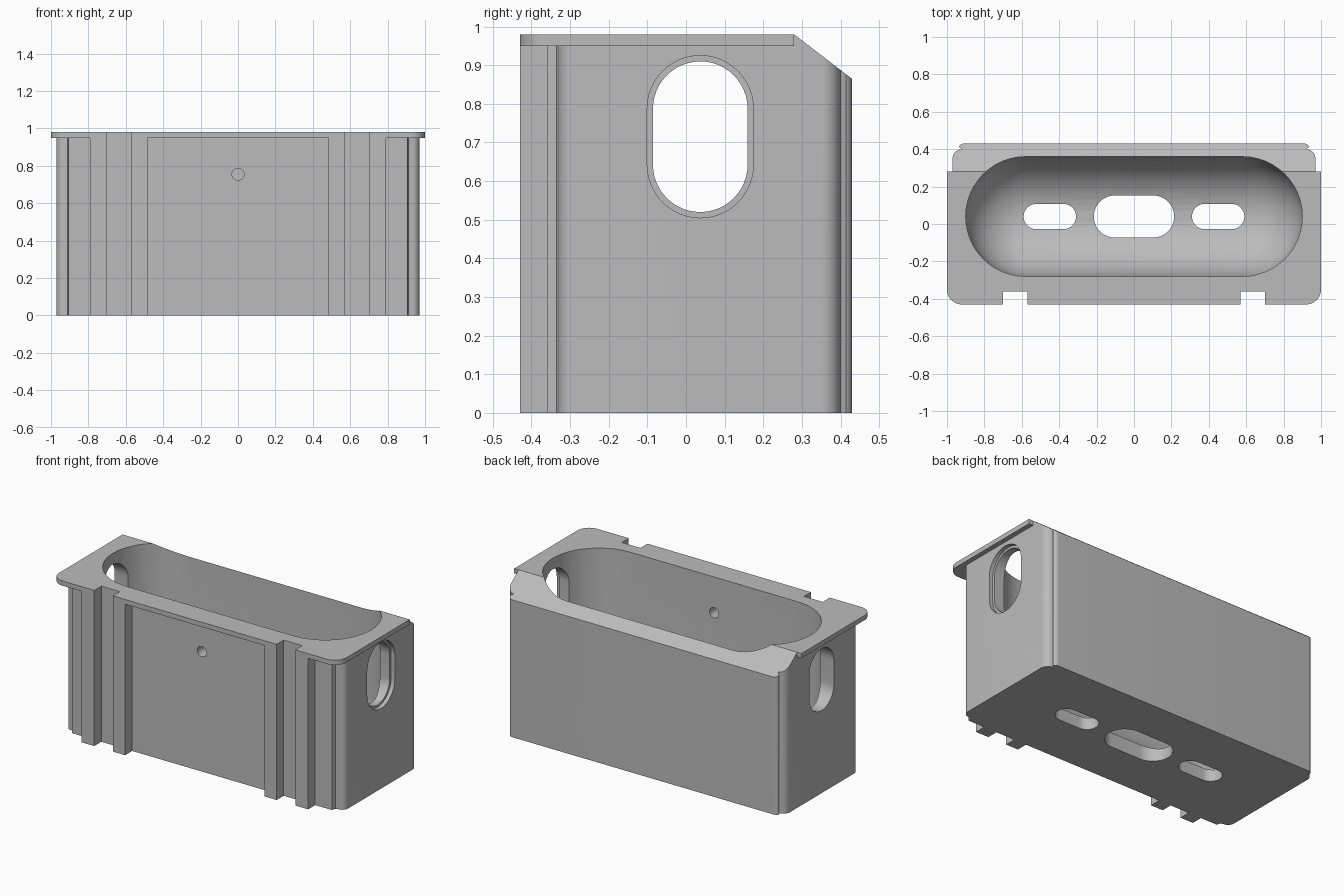
import bpy, bmesh, math

if "Cube" in bpy.data.objects:
    bpy.data.objects.remove(bpy.data.objects["Cube"])

grey = bpy.data.materials.new("light grey")
grey.diffuse_color = (0.5, 0.5, 0.5, 1)
grey.use_nodes = True
grey.node_tree.nodes["Principled BSDF"].inputs["Base Color"].default_value = grey.diffuse_color


def arc(cx, cy, r, a0, a1, n=10):
    """Points on an arc, angles in degrees."""
    return [(cx + r * math.cos(math.radians(a0 + (a1 - a0) * i / n)),
             cy + r * math.sin(math.radians(a0 + (a1 - a0) * i / n))) for i in range(n + 1)]


def slot(cx, cy, w, h, n=24):
    """Rounded slot outline of overall size w x h."""
    r, s = min(w, h) / 2, abs(w - h) / 2
    if w > h:
        return arc(cx + s, cy, r, -90, 90, n) + arc(cx - s, cy, r, 90, 270, n)
    return arc(cx, cy + s, r, 0, 180, n) + arc(cx, cy - s, r, 180, 360, n)


def mirrored(half):
    """Close a right-hand outline (front to back) with its mirror image."""
    return half + [(-x, y) for x, y in reversed(half)]


def prism(name, outline, lo, hi, axis="z"):
    """Extrude an outline along an axis."""
    place = {"z": lambda a, b, c: (a, b, c), "x": lambda a, b, c: (c, a, b),
             "y": lambda a, b, c: (a, c, b)}[axis]
    bm = bmesh.new()
    bottom = [bm.verts.new(place(a, b, lo)) for a, b in outline]
    top = [bm.verts.new(place(a, b, hi)) for a, b in outline]
    bm.faces.new(bottom[::-1])
    bm.faces.new(top)
    n = len(outline)
    for i in range(n):
        j = (i + 1) % n
        bm.faces.new((bottom[i], bottom[j], top[j], top[i]))
    return finish(name, bm)


def finish(name, bm):
    bmesh.ops.remove_doubles(bm, verts=bm.verts, dist=1e-5)
    bmesh.ops.recalc_face_normals(bm, faces=bm.faces)
    mesh = bpy.data.meshes.new(name)
    bm.to_mesh(mesh)
    bm.free()
    mesh.materials.append(grey)
    ob = bpy.data.objects.new(name, mesh)
    bpy.context.collection.objects.link(ob)
    return ob


def boolean(target, tool, op):
    """Apply a boolean and remove the tool."""
    mod = target.modifiers.new(op, "BOOLEAN")
    mod.operation, mod.solver, mod.object = op, "EXACT", tool
    bpy.context.view_layer.objects.active = target
    bpy.ops.object.modifier_apply(modifier=mod.name)
    bpy.data.objects.remove(tool)


# Box body with stepped, rounded vertical corners
body_half = ([(0.905, -0.36), (0.912, -0.335)] + arc(0.93, -0.29, 0.04, -90, 0)
             + arc(0.92, 0.35, 0.05, 0, 90) + arc(0.91, 0.40, 0.03, 0, 90)[3:])
body = prism("box_body", mirrored(body_half), 0, 0.98)

# Front ribs either side of each slot
for sign in (-1, 1):
    for x0, x1 in ((0.485, 0.57), (0.70, 0.79)):
        a, b = sorted((sign * x0, sign * x1))
        rib = prism("front_rib", [(a, -0.43), (b, -0.43), (b, -0.345), (a, -0.345)], 0, 0.965)
        boolean(body, rib, "UNION")

# Top flange with notches and rounded front corners
flange_half = ([(0.57, -0.43), (0.57, -0.358), (0.70, -0.358), (0.70, -0.43)]
               + arc(0.92, -0.35, 0.08, -90, 0) + [(1.0, 0.28)])
flange = prism("top_flange", mirrored(flange_half), 0.95, 0.98)
boolean(body, flange, "UNION")

# Sloped cut along the top of the back
slope = prism("slope_cutter", [(0.28, 0.98), (0.475, 0.83), (0.6, 0.83), (0.6, 1.2), (0.28, 1.2)],
              -1.2, 1.2, "x")
boolean(body, slope, "DIFFERENCE")

# Long cavity with a round-bottomed trough: stacked slot outlines
R, FLOOR, CY, N = 0.32, 0.07, 0.04, 24
bm = bmesh.new()
levels = [(R * math.sin(t), FLOOR + R - R * math.cos(t))
          for t in [math.radians(90 * i / 16) for i in range(1, 17)]] + [(R, 1.2)]
rings = []
for r, z in levels:
    pts = slot(0, CY, 1.16 + 2 * r, 2 * r, N)
    rings.append([bm.verts.new((x, y, z)) for x, y in pts])
for low, high in zip(rings, rings[1:]):
    for i in range(len(low)):
        j = (i + 1) % len(low)
        bm.faces.new((low[i], low[j], high[j], high[i]))
bm.faces.new(rings[0][::-1])
bm.faces.new(rings[-1])
boolean(body, finish("cavity_cutter", bm), "DIFFERENCE")

# Floor slots, side windows with an outer recess, and the front pin hole
cuts = [(slot(0, CY, 0.43, 0.225), -0.1, 0.3, "z"),
        (slot(0.45, CY, 0.28, 0.135), -0.1, 0.3, "z"),
        (slot(-0.45, CY, 0.28, 0.135), -0.1, 0.3, "z"),
        (slot(0.037, 0.715, 0.245, 0.39), -1.2, 1.2, "x"),
        (slot(0.037, 0.715, 0.275, 0.42), 0.945, 1.2, "x"),
        (arc(0, 0.755, 0.032, 0, 345, 23), -0.6, 0.0, "y")]
for outline, lo, hi, axis in cuts:
    boolean(body, prism("hole_cutter", outline, lo, hi, axis), "DIFFERENCE")

# Smooth the curved walls, keep the edges sharp
bpy.ops.object.select_all(action="DESELECT")
body.select_set(True)
bpy.context.view_layer.objects.active = body
bpy.ops.object.shade_smooth_by_angle(angle=math.radians(30))
